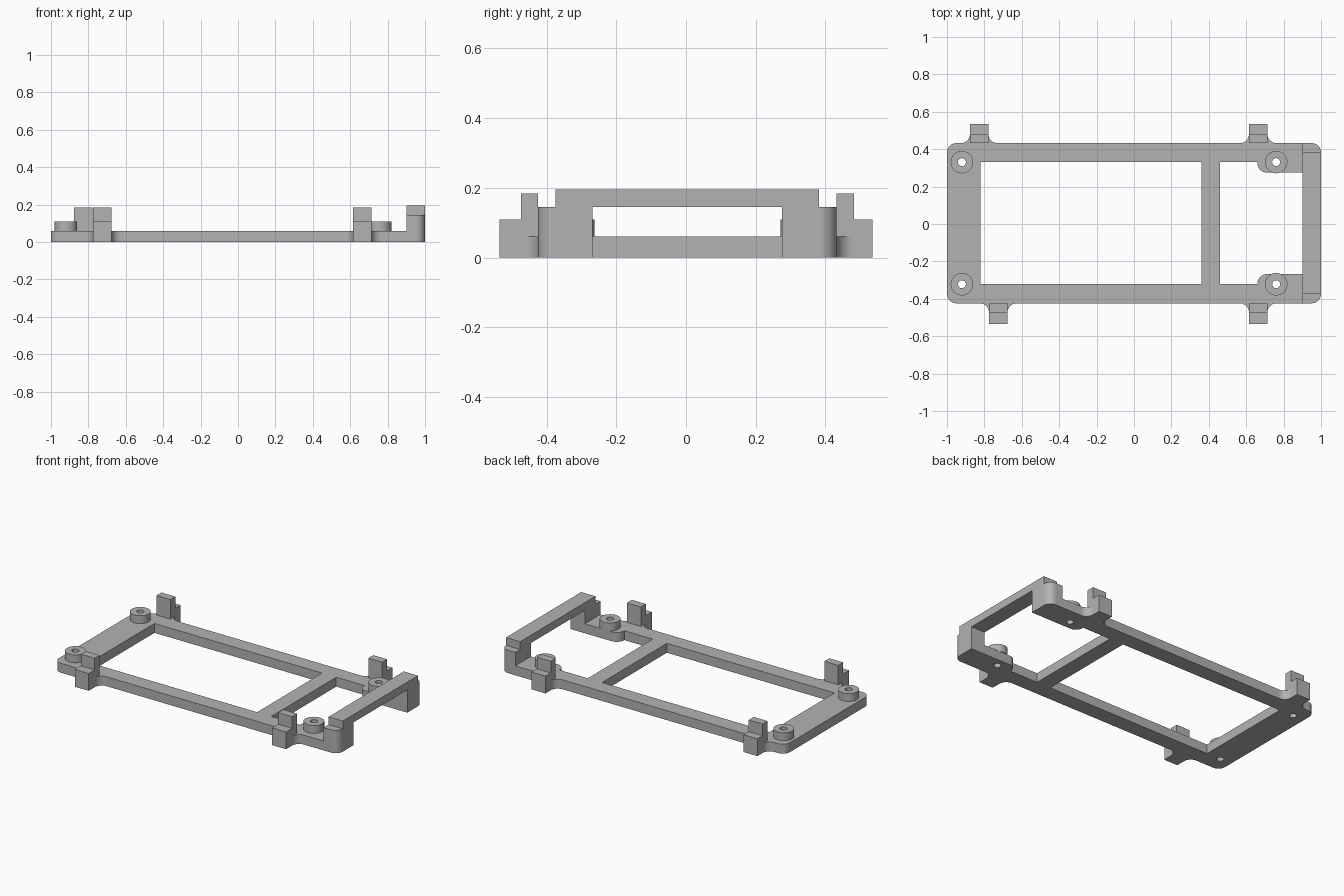
import bpy
from math import cos, sin, pi
from mathutils import Vector

cube = bpy.data.objects.get("Cube")
if cube:
    bpy.data.objects.remove(cube, do_unlink=True)

grey = bpy.data.materials.new("plain grey")
grey.use_nodes = True
grey.diffuse_color = (0.45, 0.45, 0.45, 1)
grey.node_tree.nodes["Principled BSDF"].inputs["Base Color"].default_value = grey.diffuse_color

FRONT, BACK = -0.424, 0.432      # frame edges
IN_F, IN_B = -0.322, 0.331       # window edges
PAD_F, PAD_B = -0.268, 0.275     # inner edges of the right-angle pads
TAB_Y = 0.535
BASE, R = 0.06, 0.05
TAB_W = 0.098


def rounded(corners, steps=10):
    """Outline with an arc at each square corner that carries a radius."""
    pts = [Vector(c[:2]) for c in corners]
    out = []
    for i, c in enumerate(corners):
        r = c[2] if len(c) > 2 else 0
        p = pts[i]
        if not r:
            out.append(p)
            continue
        d1 = (pts[i - 1] - p).normalized()
        d2 = (pts[(i + 1) % len(pts)] - p).normalized()
        centre = p + r * (d1 + d2)
        for k in range(steps + 1):
            t = pi / 2 * k / steps
            out.append(centre - r * (cos(t) * d2 + sin(t) * d1))
    return out


def circle(x, y, r, n=40):
    return [Vector((x + r * cos(2 * pi * k / n), y + r * sin(2 * pi * k / n))) for k in range(n)]


def rect(x0, x1, y0, y1):
    return [Vector(p) for p in ((x0, y0), (x1, y0), (x1, y1), (x0, y1))]


def plate(name, loops, z0, z1):
    """Flat plate from an outline and its holes."""
    curve = bpy.data.curves.new(name, 'CURVE')
    curve.dimensions = '2D'
    curve.fill_mode = 'BOTH'
    curve.extrude = (z1 - z0) / 2
    for loop in loops:
        s = curve.splines.new('POLY')
        s.points.add(len(loop) - 1)
        for point, p in zip(s.points, loop):
            point.co = (p.x, p.y, 0, 1)
        s.use_cyclic_u = True
    curve.materials.append(grey)
    ob = bpy.data.objects.new(name, curve)
    bpy.context.collection.objects.link(ob)
    ob.location.z = (z0 + z1) / 2
    bpy.ops.object.select_all(action='DESELECT')
    ob.select_set(True)
    bpy.context.view_layer.objects.active = ob
    bpy.ops.object.convert(target='MESH')
    bpy.ops.object.shade_smooth_by_angle(angle=0.6)
    return bpy.context.object


front_tabs = (-0.775, 0.615)
back_tabs = (-0.877, 0.615)
bosses = [(x, y) for x in (-0.92, 0.76) for y in (IN_F, IN_B)]

# Base frame: outline with flared tab roots, open at the right end
outline = [(-1, FRONT, R)]
for x in front_tabs:
    outline += [(x, FRONT, R), (x, -TAB_Y), (x + TAB_W, -TAB_Y), (x + TAB_W, FRONT, R)]
outline += [(1, FRONT, R), (1, PAD_F), (0.66, PAD_F, R), (0.66, IN_F), (0.46, IN_F),
            (0.46, IN_B), (0.66, IN_B), (0.66, PAD_B, R), (1, PAD_B), (1, BACK, R)]
for x in reversed(back_tabs):
    outline += [(x + TAB_W, BACK, R), (x + TAB_W, TAB_Y), (x, TAB_Y), (x, BACK, R)]
outline.append((-1, BACK, R))
screw_holes = [circle(x, y, 0.021) for x, y in bosses]
plate("base_frame", [rounded(outline), rect(-0.82, 0.36, IN_F, IN_B)] + screw_holes, 0, BASE)

# Screw bosses
for i, (x, y) in enumerate(bosses):
    plate(f"screw_boss_{i + 1}", [circle(x, y, 0.06), circle(x, y, 0.021)], BASE, 0.11)

# Stepped clip tabs on the long sides
for side, xs, edge, sign in (("front", front_tabs, FRONT, -1), ("back", back_tabs, BACK, 1)):
    for end, x in zip(("right", "left"), xs):
        y0, y1 = sorted((edge, sign * TAB_Y))
        plate(f"{side}_{end}_tab_step", [rect(x, x + TAB_W, y0, y1)], BASE, 0.11)
        y0, y1 = sorted((edge, edge + sign * 0.05))
        plate(f"{side}_{end}_tab_upright", [rect(x, x + TAB_W, y0, y1)], 0.11, 0.184)

# End posts with rounded outer corners, and the bridge across them
post_f = [(0.9, FRONT), (1, FRONT, R), (1, PAD_F), (0.9, PAD_F)]
post_b = [(0.9, PAD_B), (1, PAD_B), (1, BACK, R), (0.9, BACK)]
plate("front_post", [rounded(post_f)], BASE, 0.145)
plate("back_post", [rounded(post_b)], BASE, 0.145)
plate("bridge_bar", [rect(0.9, 1, FRONT + R, BACK - R)], 0.145, 0.195)
